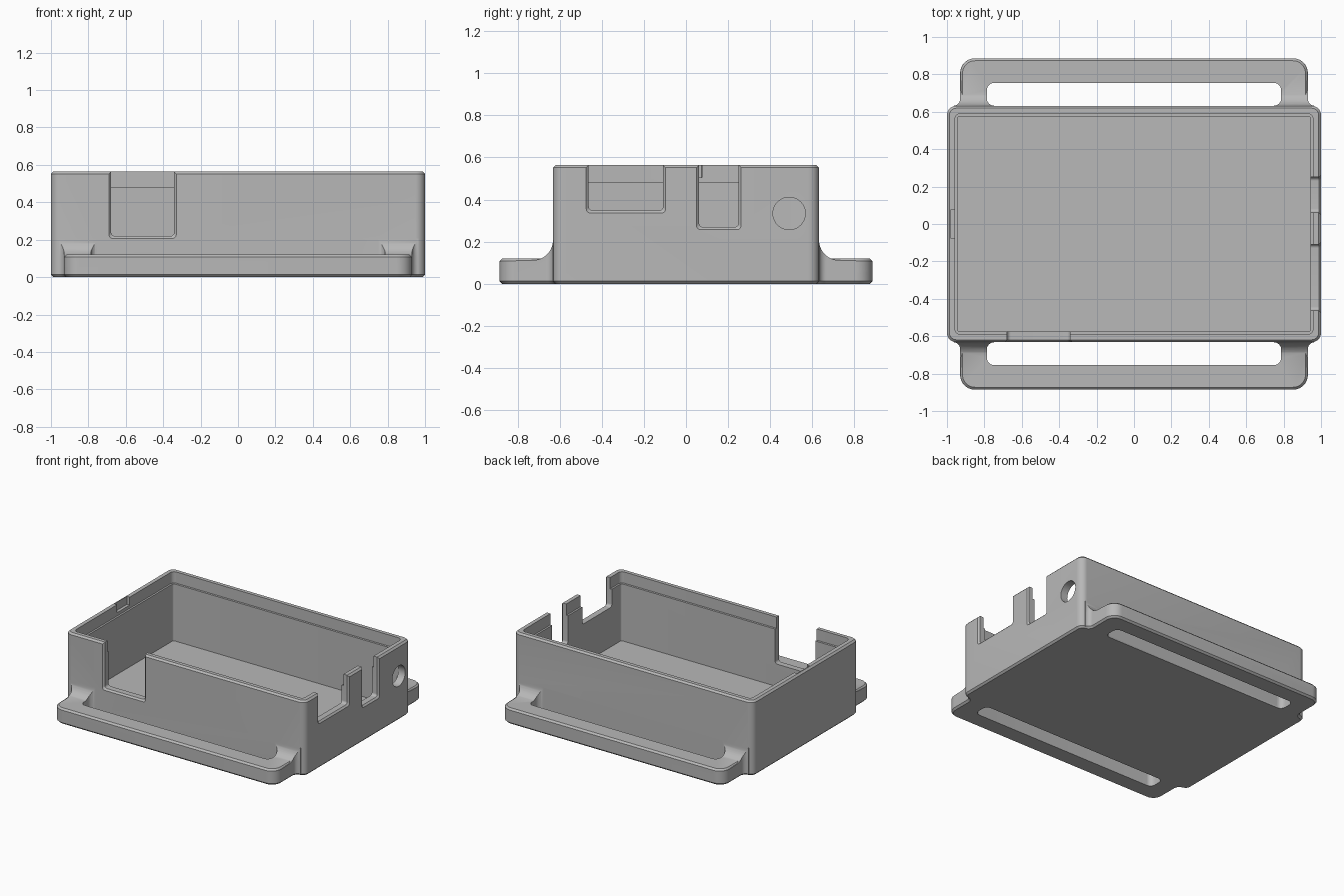
import bpy, bmesh
from math import pi, cos, sin
from mathutils import Vector

if "Cube" in bpy.data.objects:
    bpy.data.objects.remove(bpy.data.objects["Cube"], do_unlink=True)

grey = bpy.data.materials.new("plastic grey")
grey.use_nodes = True
grey.diffuse_color = (0.48, 0.48, 0.48, 1)
grey.node_tree.nodes["Principled BSDF"].inputs["Base Color"].default_value = (0.48, 0.48, 0.48, 1)

# main sizes
LX, LY, H = 1.0, 0.632, 0.565
FLANGE_X, FLANGE_Y, FLANGE_H = 0.93, 0.886, 0.12
CHAMFER = 0.013


def arc(cx, cy, r, a0, a1, n=8):
    return [(cx + r * cos(a0 + (a1 - a0) * i / n), cy + r * sin(a0 + (a1 - a0) * i / n))
            for i in range(n + 1)]


def rounded_rect(x0, x1, y0, y1, r):
    return (arc(x1 - r, y0 + r, r, -pi / 2, 0) + arc(x1 - r, y1 - r, r, 0, pi / 2)
            + arc(x0 + r, y1 - r, r, pi / 2, pi) + arc(x0 + r, y0 + r, r, pi, 1.5 * pi))


def loft(name, rings):
    """Closed solid through rings of 3D points, capped at both ends."""
    bm = bmesh.new()
    loops = [[bm.verts.new(p) for p in ring] for ring in rings]
    for a, b in zip(loops, loops[1:]):
        for i in range(len(a)):
            j = (i + 1) % len(a)
            bm.faces.new((a[i], a[j], b[j], b[i]))
    bm.faces.new(loops[0])
    bm.faces.new(loops[-1])
    bmesh.ops.recalc_face_normals(bm, faces=bm.faces)
    mesh = bpy.data.meshes.new(name)
    bm.to_mesh(mesh)
    bm.free()
    mesh.materials.append(grey)
    obj = bpy.data.objects.new(name, mesh)
    bpy.context.collection.objects.link(obj)
    return obj


def prism(name, outline, z0, z1, chamfer=0):
    obj = loft(name, [[(x, y, z) for x, y in outline] for z in (z0, z1)])
    if chamfer:
        bm = bmesh.new()
        bm.from_mesh(obj.data)
        rims = [e for e in bm.edges if abs(e.verts[0].co.z - e.verts[1].co.z) < 1e-6]
        bmesh.ops.bevel(bm, geom=rims, offset=chamfer, segments=1, affect='EDGES')
        bm.to_mesh(obj.data)
        bm.free()
    return obj


def boolean(target, other, operation):
    mod = target.modifiers.new(operation, 'BOOLEAN')
    mod.operation, mod.solver, mod.object = operation, 'EXACT', other
    bpy.ops.object.select_all(action='DESELECT')
    bpy.context.view_layer.objects.active = target
    target.select_set(True)
    bpy.ops.object.modifier_apply(modifier=mod.name)
    bpy.data.objects.remove(other, do_unlink=True)


# tray body, hollowed later
tray = prism("enclosure_tray", rounded_rect(-LX, LX, -LY, LY, 0.05), 0, H, CHAMFER)


def strap_flange(s):
    """Strap bar with a slot and two arms that curve up into the wall."""
    half = (arc(0.965, LY + 0.035, 0.035, 1.5 * pi, pi)
            + arc(FLANGE_X - 0.08, FLANGE_Y - 0.08, 0.08, 0, pi / 2))
    half = [(0.965, 0.5)] + half
    outline = [(x, s * y) for x, y in half] + [(-x, s * y) for x, y in reversed(half)]
    bar = prism("strap_bar", outline, 0, FLANGE_H, CHAMFER)

    # curved arm roots, trimmed by a concave profile
    roots = prism("arm_roots", outline, 0.05, 0.24)
    curve = [(LY - 0.2, 0.3), (LY - 0.2, 0.21)] + arc(LY + 0.095, 0.21, 0.095, pi, 1.5 * pi, 10)
    curve = [(y, z - 0.003) for y, z in curve] + [(1.1, FLANGE_H - 0.02), (1.1, 0.3)]
    trim = loft("trim", [[(x, s * y, z) for y, z in curve] for x in (-1.2, 1.2)])
    boolean(roots, trim, 'DIFFERENCE')
    boolean(bar, roots, 'UNION')

    # strap slot against the wall
    y0, y1 = sorted((s * LY, s * 0.755))
    slot = prism("slot", rounded_rect(-0.787, 0.787, y0, y1, 0.04), -0.1, 0.4)
    boolean(bar, slot, 'DIFFERENCE')
    return bar


for side in (-1, 1):
    boolean(tray, strap_flange(side), 'UNION')

# interior pocket and the wider lid seat above it
boolean(tray, prism("pocket", rounded_rect(-0.943, 0.943, -0.575, 0.575, 0.012), 0.05, H + 0.1), 'DIFFERENCE')
boolean(tray, prism("lid_seat", rounded_rect(-0.957, 0.957, -0.591, 0.591, 0.03), 0.48, H + 0.1), 'DIFFERENCE')

# clip recess in the lip of the right wall
boolean(tray, prism("clip_recess", rounded_rect(-0.98, -0.93, -0.075, 0.075, 0.002), 0.505, H + 0.1), 'DIFFERENCE')


def notch(a0, a1, z0, wall, place):
    """Port opening from the rim down, flared at the outer face."""
    def ring(grow, depth):
        shape = rounded_rect(a0 - grow, a1 + grow, z0 - grow, H + 0.2, 0.02)
        return [place(a, depth, z) for a, z in shape]
    cutter = loft("notch", [ring(-0.012, wall - 0.2), ring(-0.012, wall - 0.012),
                            ring(0, wall), ring(0, wall + 0.1)])
    boolean(tray, cutter, 'DIFFERENCE')


def on_front(a, d, z):
    return Vector((a, -d, z))


def on_left(a, d, z):
    return Vector((d, a, z))


notch(-0.69, -0.33, 0.207, LY, on_front)
notch(-0.474, -0.097, 0.336, LX, on_left)
notch(0.05, 0.262, 0.257, LX, on_left)

# round cable hole
circle = arc(0.49, 0.334, 0.077, 0, 2 * pi, 40)[:-1]
boolean(tray, loft("hole", [[(x, y, z) for y, z in circle] for x in (0.85, 1.1)]), 'DIFFERENCE')

bpy.ops.object.select_all(action='DESELECT')
tray.select_set(True)
bpy.context.view_layer.objects.active = tray
bpy.ops.object.shade_smooth_by_angle(angle=pi / 6)
